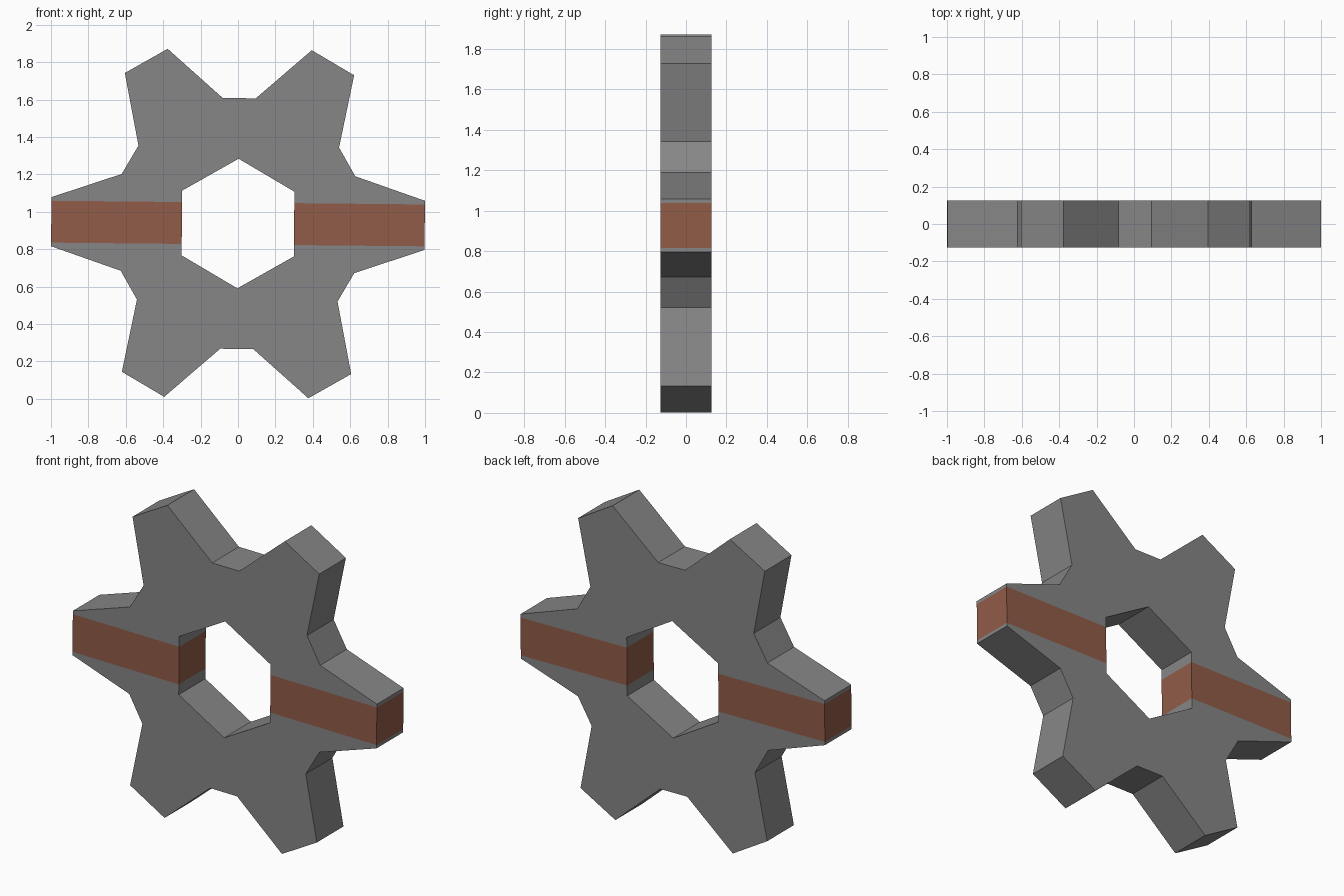
import bpy, bmesh, math
from mathutils import Matrix, Vector

if "Cube" in bpy.data.objects:
    bpy.data.objects.remove(bpy.data.objects["Cube"])

TIP, VALLEY, APOTHEM = 1.007, 0.676, 0.30   # radii of teeth, gaps and hex hole
DEPTH, STRIPE, TILT = 0.125, 0.112, math.radians(0.57)
CENTRE_Z = 0.937


def material(name, rgb):
    m = bpy.data.materials.new(name)
    m.diffuse_color = (*rgb, 1)
    m.use_nodes = True
    m.node_tree.nodes["Principled BSDF"].inputs["Base Color"].default_value = m.diffuse_color
    return m


steel = material("steel grey", (0.24, 0.24, 0.245))
rust = material("rust brown", (0.285, 0.107, 0.065))

# One tooth and one gap per 60 degrees; the 30 degree point meets a hole corner
pattern = [(-7.5, TIP), (7.5, TIP), (22.5, VALLEY),
           (30, VALLEY * math.cos(math.radians(7.5))), (37.5, VALLEY)]

bm = bmesh.new()
rings = []
for k in range(6):
    for deg, r in pattern:
        a = math.radians(deg + 60 * k)
        offset = (deg + 30) % 60 - 30
        r_in = APOTHEM / math.cos(math.radians(offset))
        rings.append([bm.verts.new((rad * math.cos(a), y, rad * math.sin(a)))
                      for rad, y in ((r, -DEPTH), (r, DEPTH), (r_in, DEPTH), (r_in, -DEPTH))])

# Join neighbouring sections: rim, back, hole wall, front
for i, s in enumerate(rings):
    t = rings[(i + 1) % len(rings)]
    for j in range(4):
        n = (j + 1) % 4
        bm.faces.new((s[j], s[n], t[n], t[j]))

# Cut the painted band across the gear and colour it
for z in (STRIPE, -STRIPE):
    bmesh.ops.bisect_plane(bm, geom=bm.verts[:] + bm.edges[:] + bm.faces[:],
                           plane_co=Vector((0, 0, z)), plane_no=Vector((0, 0, 1)))
for f in bm.faces:
    f.material_index = 1 if abs(f.calc_center_median().z) < STRIPE - 1e-4 else 0

bmesh.ops.recalc_face_normals(bm, faces=bm.faces[:])
bm.transform(Matrix.Translation((0, 0, CENTRE_Z)) @ Matrix.Rotation(TILT, 4, 'Y'))

mesh = bpy.data.meshes.new("gear_wheel")
bm.to_mesh(mesh)
bm.free()
mesh.materials.append(steel)
mesh.materials.append(rust)
bpy.context.collection.objects.link(bpy.data.objects.new("gear_wheel", mesh))
